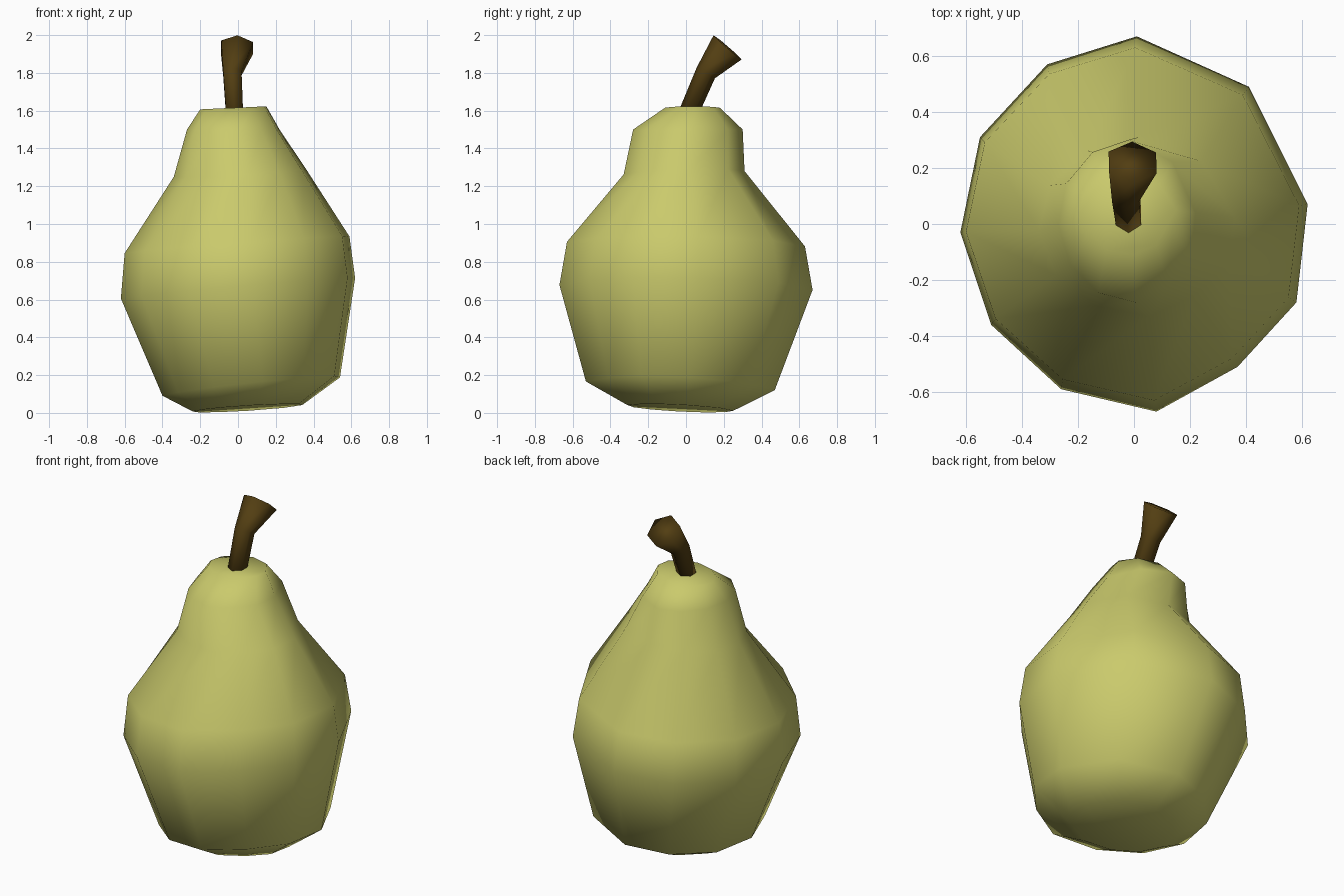
import bpy
import bmesh
from math import cos, sin, tau
from mathutils import Vector

cube = bpy.data.objects.get("Cube")
if cube:
    bpy.data.objects.remove(cube)


def make_material(name, colour):
    mat = bpy.data.materials.new(name)
    mat.use_nodes = True
    mat.diffuse_color = colour
    shader = mat.node_tree.nodes["Principled BSDF"]
    shader.inputs["Base Color"].default_value = colour
    shader.inputs["Roughness"].default_value = 0.8
    return mat


def loft(name, rings, mat):
    """Skin a stack of equal-length rings, cap both ends and shade smooth."""
    bm = bmesh.new()
    loops = [[bm.verts.new(p) for p in ring] for ring in rings]
    count = len(loops[0])
    for low, high in zip(loops, loops[1:]):
        for i in range(count):
            j = (i + 1) % count
            bm.faces.new((low[i], low[j], high[j], high[i]))
    bm.faces.new(list(reversed(loops[0])))
    bm.faces.new(loops[-1])
    bmesh.ops.recalc_face_normals(bm, faces=bm.faces[:])
    for face in bm.faces:
        face.smooth = True
    mesh = bpy.data.meshes.new(name)
    bm.to_mesh(mesh)
    bm.free()
    mesh.materials.append(mat)
    obj = bpy.data.objects.new(name, mesh)
    bpy.context.collection.objects.link(obj)
    return obj


skin = make_material("pear green", (0.59, 0.59, 0.15, 1))
bark = make_material("stem brown", (0.085, 0.048, 0.006, 1))

# Irregular eleven-sided outline of the fruit at its widest
outline = [(0.01, 0.67), (-0.31, 0.57), (-0.55, 0.31), (-0.62, -0.03),
           (-0.51, -0.36), (-0.26, -0.59), (0.08, -0.67), (0.37, -0.51),
           (0.58, -0.28), (0.62, 0.07), (0.41, 0.49)]


def fruit_ring(z, x0, x1, y0, y1, tilt_x=0, tilt_y=0):
    """Fit the outline between the given extents, tilting it across x and y."""
    ring = []
    for px, py in outline:
        u, v = px / 0.62, py / 0.67
        ring.append(((x0 + x1) / 2 + u * (x1 - x0) / 2,
                     (y0 + y1) / 2 + v * (y1 - y0) / 2,
                     z + u * tilt_x + v * tilt_y))
    return ring


# Fruit body: base, belly, waist, neck and crown
loft("pear_body", [
    fruit_ring(0.025, -0.24, 0.34, -0.31, 0.25, 0.018, -0.014),
    fruit_ring(0.14, -0.40, 0.54, -0.53, 0.47, 0.05, -0.02),
    fruit_ring(0.66, -0.62, 0.62, -0.67, 0.67, 0.055, -0.01),
    fruit_ring(0.89, -0.60, 0.59, -0.63, 0.63, 0.045, -0.01),
    fruit_ring(1.27, -0.34, 0.36, -0.33, 0.31, 0.02, 0.01),
    fruit_ring(1.50, -0.27, 0.22, -0.28, 0.30),
    fruit_ring(1.615, -0.20, 0.15, -0.11, 0.18, 0.008),
], skin)


def stem_ring(centre, axis, radius):
    turn = Vector((0, 0, 1)).rotation_difference(Vector(axis))
    return [Vector(centre) + turn @ Vector((cos(a), sin(a), 0)) * radius
            for a in (tau * (i + 0.5) / 6 for i in range(6))]


# Bent six-sided stem that flares at its cut end
loft("stem", [
    stem_ring((-0.018, 0.01, 1.58), (0, 0.35, 1), 0.052),
    stem_ring((-0.03, 0.105, 1.80), (0, 0.5, 0.85), 0.056),
    stem_ring((-0.005, 0.22, 1.935), (0.05, 0.65, 0.75), 0.098),
], bark)
